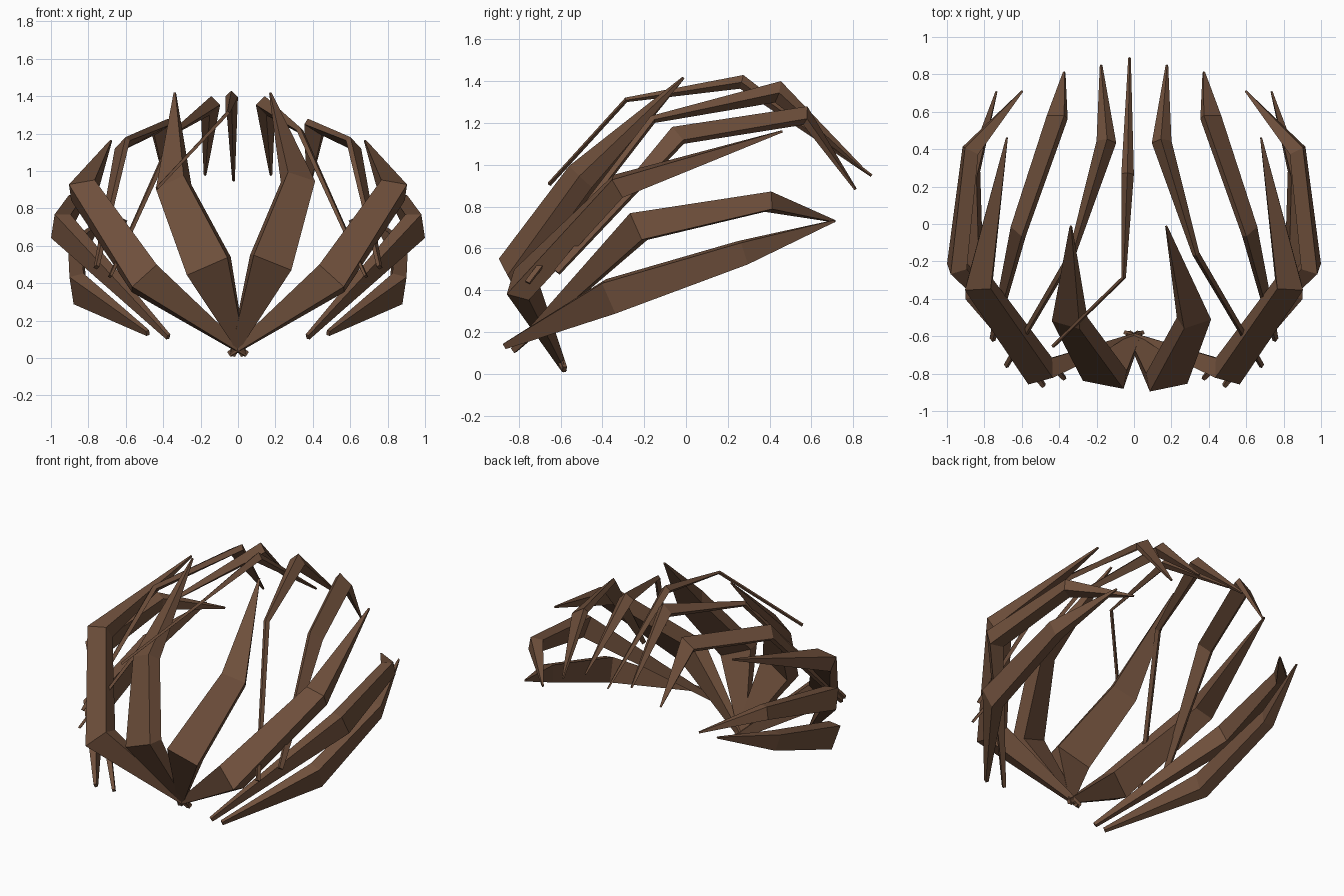
import bpy, bmesh
from mathutils import Vector

if "Cube" in bpy.data.objects:
    bpy.data.objects.remove(bpy.data.objects["Cube"])

# Single bark-brown colour
bark = bpy.data.materials.new("bark brown")
bark.diffuse_color = (0.16, 0.08, 0.045, 1)
bark.use_nodes = True
bark.node_tree.nodes["Principled BSDF"].inputs["Base Color"].default_value = bark.diffuse_color


def rib(name, points, sizes, hub=0.5, facing=None, mirror=False):
    """Four-sided thorn. Points lie on the outer face; sizes are (width, depth).
    The outer face looks away from (0, 0, hub) unless facing gives directions."""
    flip = Vector((-1 if mirror else 1, 1, 1))
    pts = [Vector(p) * flip for p in points]
    bm = bmesh.new()
    rings = []
    for i, p in enumerate(pts):
        tangent = Vector()
        if i > 0:
            tangent += (p - pts[i - 1]).normalized()
        if i < len(pts) - 1:
            tangent += (pts[i + 1] - p).normalized()
        tangent.normalize()
        out = Vector(facing[i]) * flip if facing else p - Vector((0, 0, hub))
        out = (out - tangent * out.dot(tangent)).normalized()
        side = tangent.cross(out) * sizes[i][0] / 2
        deep = out * sizes[i][1]
        rings.append([bm.verts.new(v) for v in
                      (p + side, p - side, p - side - deep, p + side - deep)])
    for a, b in zip(rings, rings[1:]):
        for k in range(4):
            n = (k + 1) % 4
            bm.faces.new((a[k], a[n], b[n], b[k]))
    bm.faces.new(rings[0][::-1])
    bm.faces.new(rings[-1])
    bmesh.ops.recalc_face_normals(bm, faces=bm.faces)
    mesh = bpy.data.meshes.new(name)
    bm.to_mesh(mesh)
    bm.free()
    mesh.materials.append(bark)
    bpy.context.collection.objects.link(bpy.data.objects.new(name, mesh))


BASE, TIP = (0.028, 0.02), (0.01, 0.01)
RIDGE = [(0.7, 0, 0.7)] * 4      # section turned so an edge points up

# Two broad front thorns, each leaning differently
rib("front_thorn_left",
    [(0.03, -0.59, 0.01), (-0.165, -0.86, 0.49), (-0.365, -0.54, 0.94), (-0.34, -0.015, 1.42)],
    [BASE, (0.24, 0.10), (0.17, 0.09), TIP])
rib("front_thorn_right",
    [(-0.03, -0.59, 0.01), (0.185, -0.875, 0.51), (0.34, -0.535, 0.97), (0.175, -0.015, 1.42)],
    [BASE, (0.22, 0.10), (0.16, 0.09), TIP])

# Thin crooked thorn along the crown
rib("crown_thorn",
    [(-0.43, -0.66, 0.91), (-0.05, -0.29, 1.315), (-0.018, 0.27, 1.412), (-0.02, 0.89, 0.95)],
    [(0.015, 0.015), (0.018, 0.015), (0.05, 0.045), TIP], facing=RIDGE)

# Thorns repeated on both sides: points, sizes, hub height, facing
pairs = {
    "shoulder_thorn": (
        [(-0.05, -0.59, 0.02), (0.50, -0.84, 0.44), (0.835, -0.35, 0.94), (0.68, 0.46, 1.165)],
        [BASE, (0.18, 0.11), (0.14, 0.10), TIP], 0.5,
        [(0, -1, 0.3), (0, -1, 0.3), (0.12, -0.5, 0.85), (0.12, -0.5, 0.85)]),
    "side_thorn": (
        [(0.38, -0.83, 0.11), (0.99, -0.24, 0.705), (0.91, 0.41, 0.83), (0.60, 0.715, 0.73)],
        [BASE, (0.14, 0.09), (0.085, 0.08), TIP], 0.66, None),
    "low_thorn": (
        [(0.49, -0.87, 0.13), (0.89, -0.37, 0.36), (0.90, 0.28, 0.575), (0.74, 0.71, 0.73)],
        [BASE, (0.16, 0.08), (0.11, 0.07), TIP], 0.66, None),
    "inner_roof_thorn": (
        [(0.69, -0.76, 0.44), (0.34, -0.16, 1.225), (0.172, 0.45, 1.372), (0.18, 0.85, 0.98)],
        [(0.025, 0.015), (0.03, 0.025), (0.08, 0.07), TIP], 0.5, RIDGE),
    "outer_roof_thorn": (
        [(0.765, -0.62, 0.49), (0.63, -0.04, 1.15), (0.42, 0.58, 1.25), (0.375, 0.815, 0.885)],
        [BASE, (0.10, 0.03), (0.11, 0.04), TIP], 0.6, None),
}
for name, (points, sizes, hub, facing) in pairs.items():
    rib(name + "_right", points, sizes, hub, facing)
    rib(name + "_left", points, sizes, hub, facing, mirror=True)
